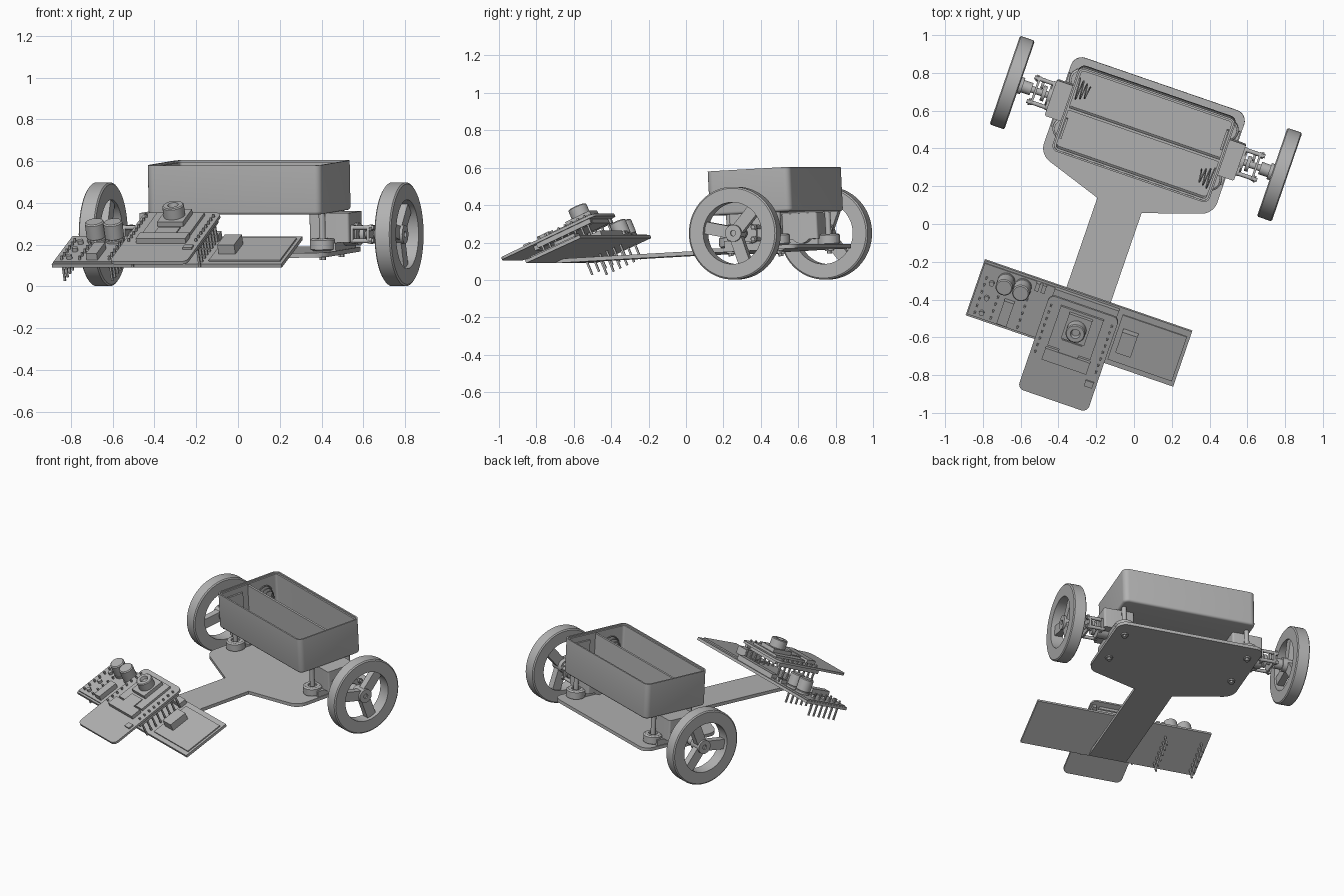
import bpy, bmesh, math
from mathutils import Matrix, Vector

if "Cube" in bpy.data.objects:
    bpy.data.objects.remove(bpy.data.objects["Cube"], do_unlink=True)

grey = bpy.data.materials.new("plain_grey")
grey.use_nodes = True
grey.diffuse_color = (0.45, 0.45, 0.45, 1)
grey.node_tree.nodes["Principled BSDF"].inputs["Base Color"].default_value = grey.diffuse_color


def T(x, y, z):
    return Matrix.Translation((x, y, z))


def R(angle, axis):
    return Matrix.Rotation(math.radians(angle), 4, axis)


# Frames: whole robot, sloping chassis, tilted boards
BODY = T(0.063, 0.505, 0) @ R(-19, 'Z')
CHASSIS = BODY @ T(0, 0.25, 0.17) @ R(3.1, 'X')
BOARD = BODY @ T(0, -1.238, 0.09) @ R(23.5, 'X')
UPPER = BODY @ T(0, -1.515, 0.105) @ R(24.2, 'X')


def finish(name, bm, frame):
    bmesh.ops.recalc_face_normals(bm, faces=bm.faces)
    for f in bm.faces:
        f.smooth = True
    for e in bm.edges:
        e.smooth = e.calc_face_angle(0) < 0.6
    me = bpy.data.meshes.new(name)
    bm.to_mesh(me)
    bm.free()
    me.materials.append(grey)
    ob = bpy.data.objects.new(name, me)
    ob.matrix_world = frame
    bpy.context.collection.objects.link(ob)
    return ob


def prism_mesh(points, z0, z1, radius=0, corners=None):
    bm = bmesh.new()
    face = bm.faces.new([bm.verts.new((x, y, z0)) for x, y in points])
    out = bmesh.ops.extrude_face_region(bm, geom=[face])["geom"]
    top = [v for v in out if isinstance(v, bmesh.types.BMVert)]
    bmesh.ops.translate(bm, verts=top, vec=(0, 0, z1 - z0))
    if radius:
        picked = [Vector(points[i]) for i in (corners or range(len(points)))]
        edges = [e for e in bm.edges
                 if abs(e.verts[0].co.z - e.verts[1].co.z) > 1e-5
                 and any((e.verts[0].co.xy - p).length < 1e-4 for p in picked)]
        bmesh.ops.bevel(bm, geom=edges, offset=radius, segments=6, profile=0.5, affect='EDGES')
    bmesh.ops.recalc_face_normals(bm, faces=bm.faces)
    return bm


def rect(cx, cy, w, d):
    x, y = w / 2, d / 2
    return [(cx - x, cy - y), (cx + x, cy - y), (cx + x, cy + y), (cx - x, cy + y)]


def block(name, frame, cx, cy, w, d, z0, z1, radius=0, corners=None):
    return finish(name, prism_mesh(rect(cx, cy, w, d), z0, z1, radius, corners), frame)


def lathe(name, frame, profile, steps=40):
    bm = bmesh.new()
    vs = [bm.verts.new((r, 0, h)) for r, h in profile]
    es = [bm.edges.new((vs[i], vs[(i + 1) % len(vs)])) for i in range(len(vs))]
    bmesh.ops.spin(bm, geom=vs + es, cent=(0, 0, 0), axis=(0, 0, 1),
                   angle=math.tau, steps=steps)
    bmesh.ops.remove_doubles(bm, verts=bm.verts, dist=1e-5)
    bmesh.ops.dissolve_degenerate(bm, edges=bm.edges, dist=1e-5)
    return finish(name, bm, frame)


def rod(name, frame, r, h0, h1, steps=20):
    bm = bmesh.new()
    bmesh.ops.create_cone(bm, cap_ends=True, segments=steps, radius1=r, radius2=r,
                          depth=h1 - h0, matrix=T(0, 0, (h0 + h1) / 2))
    return finish(name, bm, frame)


# Chassis plate with the long tail
half = [(0.485, 0), (0.485, -0.56), (0.124, -0.68), (0.124, -1.485)]
outline = half + [(-x, y) for x, y in reversed(half)]
finish("chassis_plate", prism_mesh(outline, 0, 0.022, 0.06, [0, 1, 6, 7]), CHASSIS)

# Open battery tray: stepped rim, then a deep pocket
bm = prism_mesh(rect(0, -0.262, 0.88, 0.47), 0.2, 0.437, 0.035)
floor = [e for e in bm.edges if all(v.co.z < 0.201 for v in e.verts)]
bmesh.ops.bevel(bm, geom=floor, offset=0.015, segments=3, profile=0.5, affect='EDGES')
bmesh.ops.recalc_face_normals(bm, faces=bm.faces)
top = max(bm.faces, key=lambda f: f.calc_center_median().z)
for inset, drop in ((0.01, 0.01), (0.01, 0.205)):
    bmesh.ops.inset_region(bm, faces=[top], thickness=inset)
    out = bmesh.ops.extrude_face_region(bm, geom=[top])["geom"]
    bmesh.ops.delete(bm, geom=[top], context='FACES')
    top = [g for g in out if isinstance(g, bmesh.types.BMFace)][0]
    bmesh.ops.translate(bm, verts=top.verts, vec=(0, 0, -drop))
finish("battery_tray", bm, CHASSIS)
block("tray_divider", CHASSIS, 0, -0.262, 0.85, 0.014, 0.21, 0.42)

# Battery contacts: a spring and a flat tab at each end
for side in (-1, 1):
    y = -0.262 - side * 0.11
    curve = bpy.data.curves.new("contact_spring", 'CURVE')
    curve.dimensions = '3D'
    curve.bevel_depth = 0.004
    curve.bevel_resolution = 1
    spline = curve.splines.new('POLY')
    spline.points.add(48)
    for i, p in enumerate(spline.points):
        a, r = i / 16 * math.tau, 0.06 - 0.0006 * i
        p.co = (side * (0.415 - 0.0014 * i), y + r * math.cos(a), 0.32 + r * math.sin(a), 1)
    curve.materials.append(grey)
    spring = bpy.data.objects.new("contact_spring", curve)
    spring.matrix_world = CHASSIS
    bpy.context.collection.objects.link(spring)
    block("contact_tab", CHASSIS, side * 0.412, -0.262 + side * 0.11, 0.012, 0.11, 0.26, 0.39)

# Drive units, mirrored on both sides
for side in (-1, 1):
    # Local z points outward along the axle
    axle = BODY @ T(0, 0, 0.25) @ R(90 * side, 'Y')
    lathe("wheel_rim", axle, [(0.165, 0.707), (0.24, 0.707), (0.248, 0.713), (0.248, 0.784),
                              (0.24, 0.79), (0.165, 0.79)], 64)
    lathe("wheel_hub", axle, [(0, 0.69), (0.045, 0.69), (0.045, 0.78), (0.015, 0.78),
                              (0.015, 0.77), (0, 0.77)])
    for k in range(3):
        block("wheel_spoke", axle @ R(120 * k + 20, 'Z'), 0.1, 0, 0.15, 0.065, 0.72, 0.765)
    rod("axle_shaft", axle, 0.018, 0.4, 0.72)
    rod("shaft_collar", axle, 0.034, 0.64, 0.7)
    # Motor bracket and gear train
    block("motor_bracket", CHASSIS, side * 0.43, -0.25, 0.2, 0.2, 0.06, 0.2, 0.012)
    block("bracket_foot", CHASSIS, side * 0.43, -0.25, 0.1, 0.3, 0.022, 0.06)
    rod("motor_can", axle, 0.055, 0.33, 0.55, 32)
    for h in (0.53, 0.612):
        block("gearbox_plate", axle, 0, 0, 0.09, 0.16, h, h + 0.012, 0.02)
    rod("large_gear", axle, 0.042, 0.562, 0.582, 24)
    rod("small_gear", axle @ T(0.0, 0.045, 0), 0.025, 0.585, 0.6, 16)
    for x in (-0.032, 0.032):
        for y in (-0.066, 0.066):
            rod("gearbox_post", axle @ T(x, y, 0), 0.011, 0.52, 0.645, 12)
            rod("gearbox_nut", axle @ T(x, y, 0), 0.018, 0.624, 0.636, 6)
    # Round mounts with bolts through the plate
    for y in (-0.39, -0.115):
        spot = CHASSIS @ T(side * 0.41, y, 0)
        lathe("round_mount", spot, [(0, 0.022), (0.045, 0.022), (0.06, 0.03), (0.06, 0.075),
                                    (0.05, 0.082), (0.028, 0.082), (0.028, 0.07), (0, 0.07)])
        rod("mount_post", spot, 0.016, 0.07, 0.2, 12)
        rod("bolt_washer", spot, 0.024, -0.008, 0.0)
        rod("bolt_nut", spot, 0.015, -0.022, -0.008, 6)

# Main circuit board
block("main_board", BOARD, 0, 0.168, 1.162, 0.335, 0, 0.018)
block("right_board_cover", BOARD, -0.375, 0.168, 0.4, 0.31, 0.018, 0.026)
block("left_board_cover", BOARD, 0.385, 0.165, 0.36, 0.27, 0.018, 0.026)
block("cover_chip", BOARD, 0.275, 0.165, 0.085, 0.125, 0.026, 0.075)
block("board_chip", BOARD, -0.385, 0.1, 0.055, 0.14, 0.026, 0.06)
block("long_connector", BOARD, 0, 0.3, 0.36, 0.05, 0.018, 0.05)
for i in range(2):
    block("small_part", BOARD, -0.27 + 0.035 * i, 0.3, 0.022, 0.045, 0.026, 0.05)
    can = BOARD @ T(-0.436 + 0.093 * i, 0.268, 0)
    lathe("capacitor", can, [(0, 0.026), (0.046, 0.026), (0.046, 0.038), (0.042, 0.042),
                             (0.046, 0.046), (0.046, 0.118), (0.04, 0.124), (0, 0.124)], 32)
for x, low in ((-0.54, -0.085), (-0.3, -0.085), (-0.45, 0.01)):
    for i in range(6):
        block("board_pin", BOARD, x, 0.04 + 0.042 * i, 0.01, 0.01, low, 0.045)
for i in range(3):
    rod("round_part", BOARD @ T(-0.505, 0.05 + 0.09 * i, 0), 0.014, 0.026, 0.045, 12)

# Upper sensor board, its pins and camera
block("sensor_board", UPPER, 0, 0.287, 0.39, 0.575, 0, 0.015, 0.035)
block("sensor_backing", UPPER, 0, 0.36, 0.27, 0.36, -0.025, 0)
for side in (-1, 1):
    for i in range(8):
        block("header_pin", UPPER, side * 0.17, 0.24 + 0.04 * i, 0.01, 0.01, -0.12, 0.03)
    block("pin_strip", UPPER, side * 0.17, 0.38, 0.024, 0.33, -0.025, 0)
block("camera_plate", UPPER, 0, 0.42, 0.24, 0.24, 0.015, 0.03)
block("camera_block", UPPER, 0, 0.45, 0.13, 0.15, 0.03, 0.055)
block("camera_neck", UPPER, 0, 0.31, 0.11, 0.1, 0.015, 0.036)
block("camera_connector", UPPER, 0, 0.25, 0.25, 0.07, 0.015, 0.04)
block("board_button", UPPER, 0.155, 0.16, 0.045, 0.035, 0.015, 0.025)
lathe("camera_lens", UPPER @ T(0, 0.45, 0), [(0, 0.055), (0.052, 0.055), (0.052, 0.106), (0.047, 0.111),
                                            (0.026, 0.111), (0.02, 0.092), (0, 0.092)])
